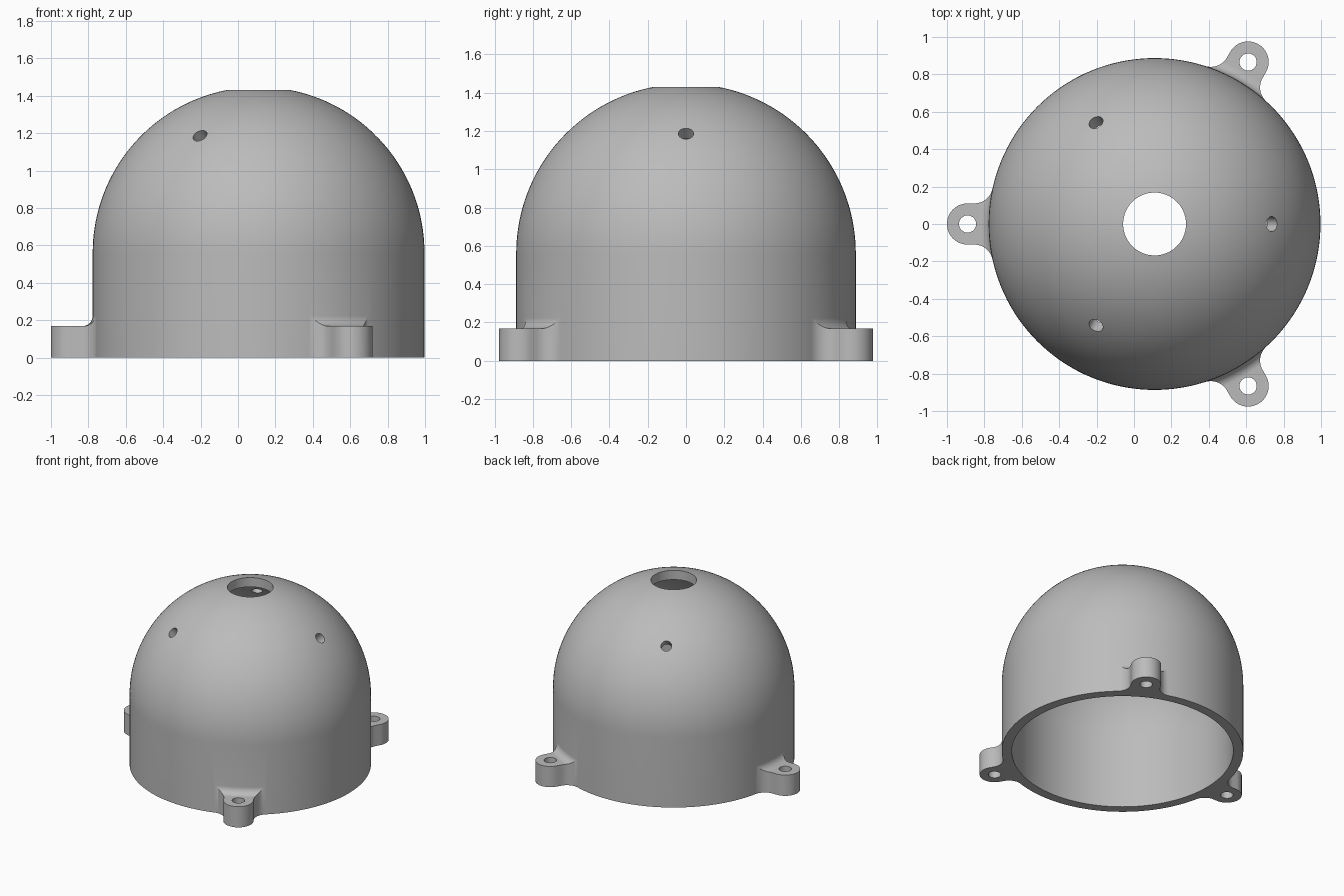
import bpy, bmesh, math
from mathutils import Matrix, Vector

if "Cube" in bpy.data.objects:
    bpy.data.objects.remove(bpy.data.objects["Cube"])

CX = 0.11                       # dome axis
R, RI, ZC = 0.887, 0.813, 0.56  # outer radius, inner radius, sphere centre height
HOLE = 0.168                    # top opening radius
LUG_D, LUG_R, LUG_H, LUG_HOLE = 1.0, 0.11, 0.168, 0.046
FIL, TOP_FIL = 0.10, 0.056      # side and top blend radii

grey = bpy.data.materials.new("light_grey")
grey.diffuse_color = (0.5, 0.5, 0.5, 1)
grey.use_nodes = True
grey.node_tree.nodes["Principled BSDF"].inputs["Base Color"].default_value = grey.diffuse_color


def to_object(bm, name):
    bmesh.ops.remove_doubles(bm, verts=bm.verts, dist=1e-5)
    bmesh.ops.recalc_face_normals(bm, faces=bm.faces)
    me = bpy.data.meshes.new(name)
    bm.to_mesh(me)
    bm.free()
    me.materials.append(grey)
    ob = bpy.data.objects.new(name, me)
    bpy.context.collection.objects.link(ob)
    return ob


def revolve(profile, name, steps=144):
    """Spin a closed (radius, z) profile about the z axis."""
    bm = bmesh.new()
    vs = [bm.verts.new((r, 0, z)) for r, z in profile]
    es = [bm.edges.new((vs[i], vs[(i + 1) % len(vs)])) for i in range(len(vs))]
    bmesh.ops.spin(bm, geom=vs + es, cent=(0, 0, 0), axis=(0, 0, 1),
                   angle=2 * math.pi, steps=steps, use_duplicate=False)
    return to_object(bm, name)


def prism(outline, z0, z1, name):
    bm = bmesh.new()
    f = bm.faces.new([bm.verts.new((x, y, z0)) for x, y in outline])
    top = bmesh.ops.extrude_face_region(bm, geom=[f])
    bmesh.ops.translate(bm, vec=(0, 0, z1 - z0),
                        verts=[v for v in top["geom"] if isinstance(v, bmesh.types.BMVert)])
    return to_object(bm, name)


def rod(radius, depth, matrix, name):
    bm = bmesh.new()
    bmesh.ops.create_cone(bm, cap_ends=True, segments=32, radius1=radius,
                          radius2=radius, depth=depth, matrix=matrix)
    return to_object(bm, name)


def combine(target, tool, operation, keep=False):
    mod = target.modifiers.new("cut", "BOOLEAN")
    mod.operation, mod.solver, mod.object = operation, "EXACT", tool
    bpy.context.view_layer.objects.active = target
    bpy.ops.object.modifier_apply(modifier=mod.name)
    if not keep:
        bpy.data.objects.remove(tool)


def arc(cx, cy, r, a0, a1, n):
    return [(cx + r * math.cos(a0 + (a1 - a0) * i / n),
             cy + r * math.sin(a0 + (a1 - a0) * i / n)) for i in range(n + 1)]


# Hollow dome shell with the round top opening
profile = [(R, 0)] + arc(0, ZC, R, 0, math.acos(HOLE / R), 36)
profile += arc(0, ZC, RI, math.acos(HOLE / RI), 0, 36) + [(RI, 0)]
dome = revolve(profile, "dome_shell")

# Lug outline: round end, concave blends running into the wall
cy = LUG_R + FIL
cx = math.sqrt((R + FIL) ** 2 - cy ** 2)
touch = math.atan2(cy, cx)
side = arc(cx, cy, FIL, touch - math.pi, -math.pi / 2, 14)
inner = (0.845 * math.cos(touch), 0.845 * math.sin(touch))
end = arc(LUG_D, 0, LUG_R, math.pi / 2, -math.pi / 2, 28)
outline = [inner] + side + end + [(x, -y) for x, y in reversed(side)] + [(inner[0], -inner[1])]

# Height limit for the lugs: flat top that curves up into the wall
limit_profile = [(0.83, -0.1), (1.3, -0.1), (1.3, LUG_H)]
limit_profile += arc(R + TOP_FIL, LUG_H + TOP_FIL, TOP_FIL, -math.pi / 2, -math.pi, 10)
limit_profile += [(0.83, LUG_H + TOP_FIL)]
limit = revolve(limit_profile, "lug_limit")

# Three mounting lugs with screw holes
for deg in (60, 180, 300):
    lug = prism(outline, 0, 0.4, "lug")
    lug.data.transform(Matrix.Rotation(math.radians(deg), 4, "Z"))
    combine(lug, limit, "INTERSECT", keep=True)
    a = math.radians(deg)
    pos = Matrix.Translation((LUG_D * math.cos(a), LUG_D * math.sin(a), 0.1))
    combine(lug, rod(LUG_HOLE, 0.6, pos, "screw_hole"), "DIFFERENCE")
    combine(dome, lug, "UNION")
bpy.data.objects.remove(limit)

# Three small radial holes through the dome
for deg in (0, 120, 240):
    a = math.radians(deg)
    d = Vector((math.cos(a), math.sin(a), 1)).normalized()
    m = Matrix.Translation(d * 0.85 + Vector((0, 0, ZC))) @ d.to_track_quat("Z", "Y").to_matrix().to_4x4()
    combine(dome, rod(0.04, 0.3, m, "vent_hole"), "DIFFERENCE")

dome.location.x = CX
bpy.ops.object.select_all(action="DESELECT")
dome.select_set(True)
bpy.context.view_layer.objects.active = dome
bpy.ops.object.shade_smooth_by_angle(angle=math.radians(30))
